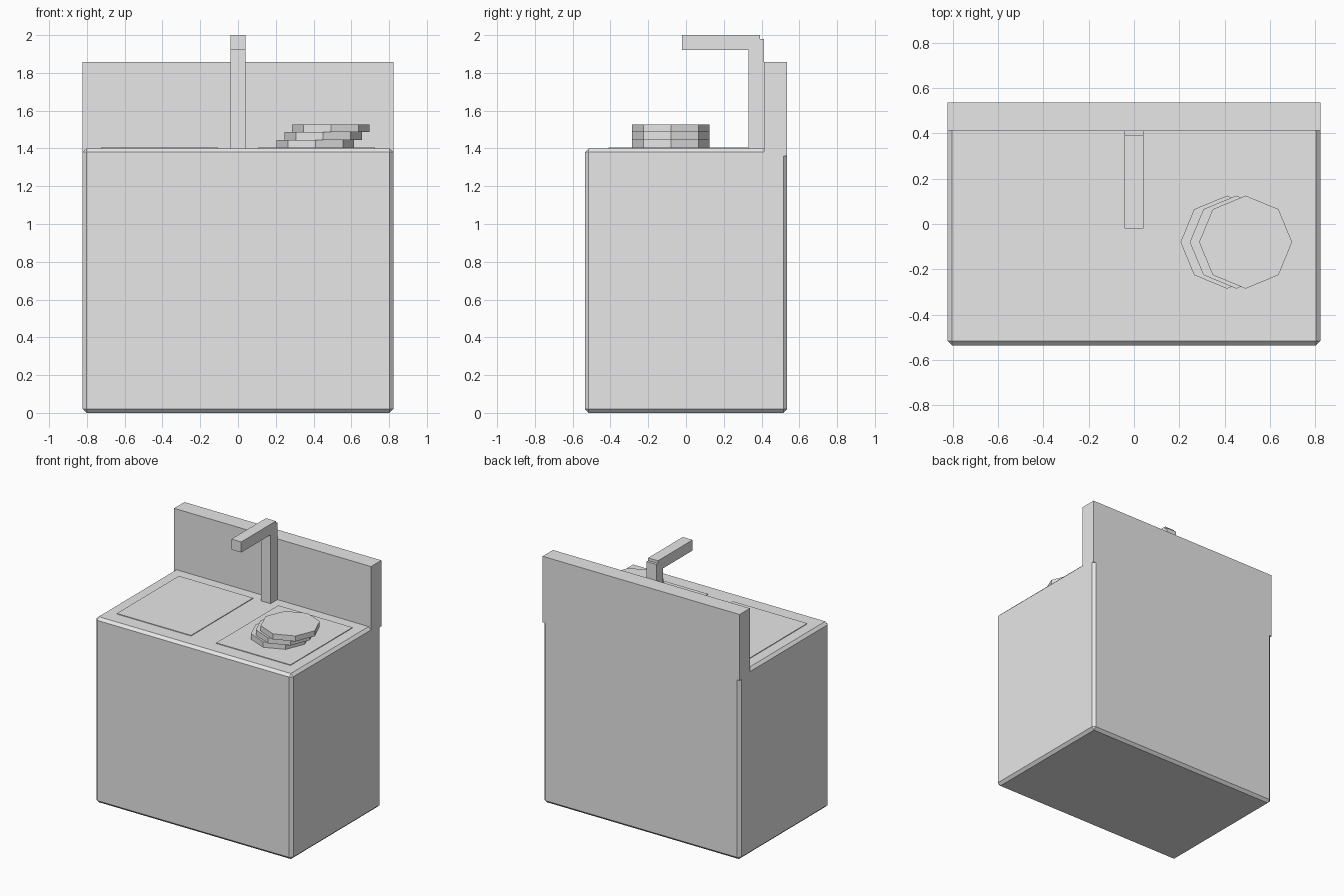
import bpy
import bmesh
from mathutils import Vector

old = bpy.data.objects.get("Cube")
if old:
    bpy.data.objects.remove(old, do_unlink=True)

# One plain grey for everything
GREY = (0.8, 0.8, 0.8, 1.0)
grey = bpy.data.materials.new("plain grey")
grey.use_nodes = True
grey.diffuse_color = GREY
grey.node_tree.nodes["Principled BSDF"].inputs["Base Color"].default_value = GREY


def finish(name, bm):
    mesh = bpy.data.meshes.new(name)
    bm.to_mesh(mesh)
    bm.free()
    mesh.materials.append(grey)
    obj = bpy.data.objects.new(name, mesh)
    bpy.context.collection.objects.link(obj)
    return obj


def box(name, low, high, bevel=0):
    low, high = Vector(low), Vector(high)
    size, centre = high - low, (low + high) / 2
    bm = bmesh.new()
    bmesh.ops.create_cube(bm, size=1)
    for v in bm.verts:
        v.co = Vector(a * b for a, b in zip(v.co, size)) + centre
    obj = finish(name, bm)
    if bevel:
        mod = obj.modifiers.new("chamfer", 'BEVEL')
        mod.width = bevel
        mod.segments = 1
    return obj


def octagon(name, centre, radius, height):
    bm = bmesh.new()
    bmesh.ops.create_cone(bm, cap_ends=True, segments=8, radius1=radius,
                          radius2=radius, depth=height)
    bmesh.ops.translate(bm, verts=bm.verts, vec=centre)
    return finish(name, bm)


W, D, TOP = 0.822, 0.535, 1.4

# Cabinet and backsplash
box("cabinet", (-W, -D, 0), (W, D, TOP), 0.02)
box("backsplash", (-W, 0.412, 1.36), (W, D, 1.858))

# Basin panels, barely proud of the worktop
for side, x in (("right", -0.415), ("left", 0.415)):
    box(side + "_basin", (x - 0.31, -0.41, TOP - 0.02), (x + 0.31, 0.33, TOP + 0.005))

# Tap
box("tap_post", (-0.041, 0.33, TOP - 0.02), (0.041, 0.412, 1.98))
box("tap_spout", (-0.041, -0.02, 1.92), (0.041, 0.392, 2.0))

# Leaning stack of plates
STEP = 0.041
for i in range(3):
    octagon(f"plate_{i + 1}", (0.41 + i * STEP, -0.08, TOP + 0.005 + (i + 0.5) * STEP),
            0.205, STEP)
